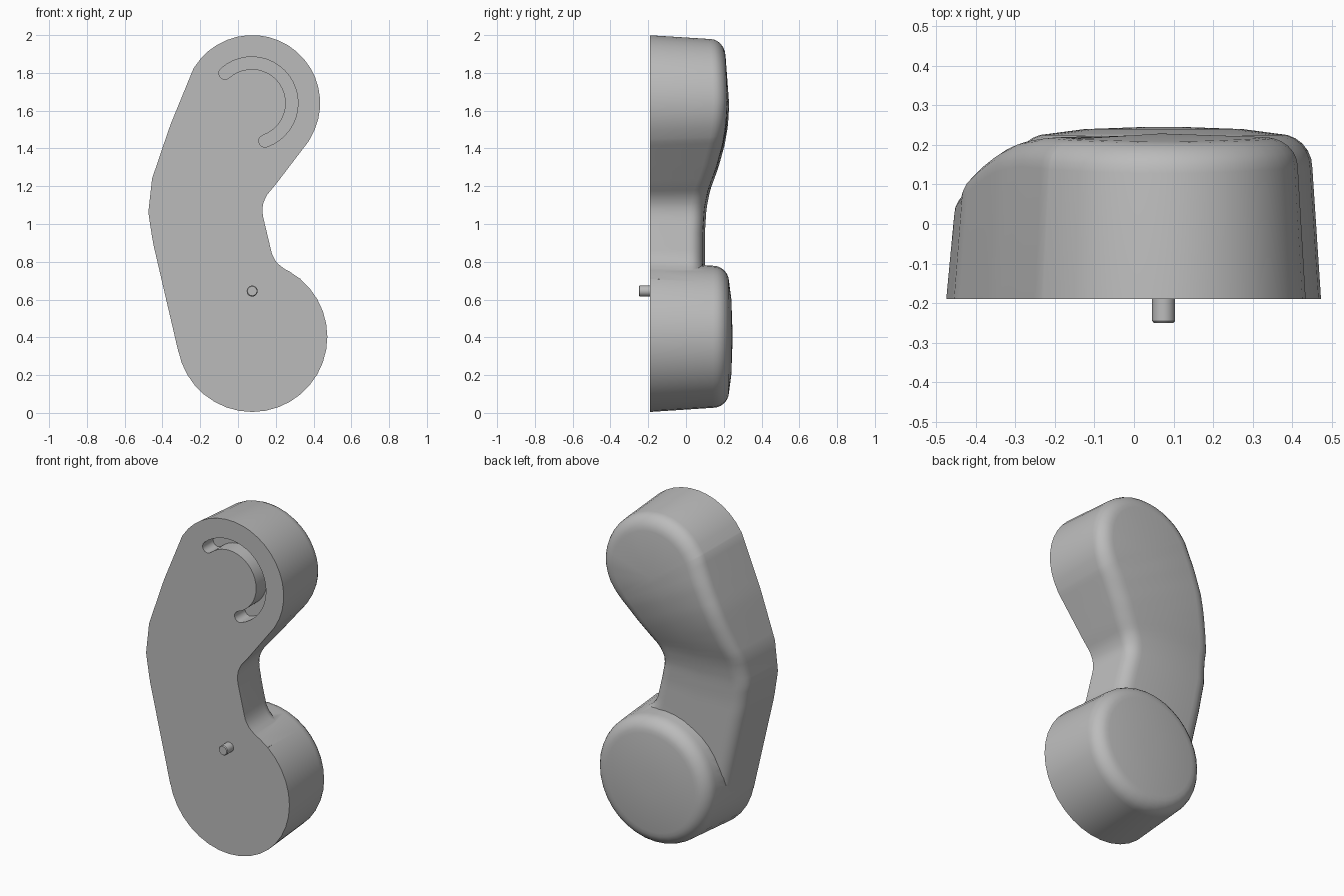
import bpy, bmesh, math
from mathutils import Vector

if "Cube" in bpy.data.objects:
    bpy.data.objects.remove(bpy.data.objects["Cube"])

FRONT = -0.19
grey = bpy.data.materials.new("plain grey")
grey.use_nodes = True
grey.diffuse_color = (0.5, 0.5, 0.5, 1)
grey.node_tree.nodes["Principled BSDF"].inputs["Base Color"].default_value = (0.5, 0.5, 0.5, 1)


def make(name, bm):
    bmesh.ops.remove_doubles(bm, verts=bm.verts, dist=1e-5)
    bmesh.ops.recalc_face_normals(bm, faces=bm.faces)
    mesh = bpy.data.meshes.new(name)
    bm.to_mesh(mesh)
    bm.free()
    mesh.materials.append(grey)
    ob = bpy.data.objects.new(name, mesh)
    bpy.context.collection.objects.link(ob)
    return ob


def bridge(bm, a, b):
    n = len(a)
    for i in range(n):
        j = (i + 1) % n
        quad = list(dict.fromkeys((a[i], a[j], b[j], b[i])))
        if len(quad) > 2:
            bm.faces.new(quad)


def resample(points, n):
    # Evenly spaced points along a polyline
    pts = [Vector(p) for p in points]
    lens = [(b - a).length for a, b in zip(pts, pts[1:])]
    out = []
    for k in range(n):
        t = sum(lens) * k / (n - 1)
        i = 0
        while i < len(lens) - 1 and t > lens[i]:
            t -= lens[i]
            i += 1
        out.append(pts[i].lerp(pts[i + 1], min(t / lens[i], 1)))
    return out


def arc(cx, cz, r, start, end, n):
    angles = [math.radians(start + (end - start) * k / (n - 1)) for k in range(n)]
    return [Vector((cx + r * math.cos(a), cz + r * math.sin(a))) for a in angles]


def lathe(name, cx, cz, profile, n):
    # Profile of (radius, y) turned about a front-to-back axis
    bm = bmesh.new()
    rings = [[bm.verts.new((p.x, y, p.y)) for p in arc(cx, cz, r, 0, 360 - 360 / n, n)]
             for r, y in profile]
    for a, b in zip(rings, rings[1:]):
        bridge(bm, a, b)
    bm.faces.new(rings[0])
    bm.faces.new(rings[-1])
    return make(name, bm)


def rounded_edge(inset, top, r, steps=6):
    # (inset, y) pairs around a quarter-round back edge
    return [(inset + r * (1 - math.cos(a)), top - r + r * math.sin(a))
            for a in (math.pi / 2 * k / steps for k in range(steps + 1))]


def boolean(target, cutter, operation):
    mod = target.modifiers.new(operation.lower(), 'BOOLEAN')
    mod.object, mod.operation, mod.solver = cutter, operation, 'EXACT'
    bpy.context.view_layer.objects.active = target
    bpy.ops.object.modifier_apply(modifier=mod.name)
    bpy.data.objects.remove(cutter)


# Depth of the back surface along the height
DEPTH = [(0, .1), (.95, .1), (1.08, .108), (1.18, .128), (1.3, .172), (1.42, .205),
         (1.52, .222), (1.65, .23), (1.85, .222), (2, .212)]


def back(z):
    for (z0, d0), (z1, d1) in zip(DEPTH, DEPTH[1:]):
        if z <= z1:
            return d0 + (d1 - d0) * (z - z0) / (z1 - z0)
    return DEPTH[-1][1]


# Curved handle and earpiece: paired side curves share a spine, with a fan at each end
N = 36
left = resample([(-.235, 1.825), (-.36, 1.52), (-.455, 1.24), (-.475, 1.06),
                 (-.45, .9), (-.315, .32)], N)
right = resample([(.372, 1.435), (.2, 1.21), (.15, 1.15), (.13, 1.1), (.13, 1.05),
                  (.18, .84), (.2, .8), (.235, .77), (.33, .71)], N)
spine = [(a + b) / 2 for a, b in zip(left, right)]
top_cap = arc(.075, 1.64, .36, -32, 148, 21)
bottom_cap = [Vector(p) for p in ((-.2, .2), (.075, .12), (.3, .25), (.38, .5))]
outline = left + bottom_cap + right[::-1] + top_cap
centre_index = list(range(N)) + [N - 1] * 4 + list(range(N))[::-1] + [0] * 21

bm = bmesh.new()
rings = [[bm.verts.new((p.x, FRONT, p.y)) for p in outline]]
for inset, drop in rounded_edge(.02, 0, .085):
    ring = []
    for p, c in zip(outline, centre_index):
        q = p + (spine[c] - p).normalized() * inset
        ring.append(bm.verts.new((q.x, back(q.y) + drop * .88 - .01, q.y)))
    rings.append(ring)
spine_verts = [bm.verts.new((p.x, back(p.y), p.y)) for p in spine]
rings.append([spine_verts[c] for c in centre_index])
for a, b in zip(rings, rings[1:]):
    bridge(bm, a, b)
bm.faces.new(rings[0])
handset = make("handset_body", bm)

# Round mouthpiece cup with a slightly domed back
cup_profile = [(.398, FRONT)]
cup_profile += [(.398 - i, y) for i, y in rounded_edge(.022, .228, .085)]
cup_profile += [(.2, .24), (.06, .245)]
boolean(handset, lathe("mouthpiece_cup", .075, .403, cup_profile, 36), 'UNION')

# Curved slot in the front of the earpiece
bm = bmesh.new()
slot = arc(.073, 1.64, .245, -71, 132, 24)
end, start = Vector((slot[-1] + Vector((.073, 1.64))) / 2), slot[0]
mid = arc(.073, 1.64, .2125, -71, 132, 2)
slot += arc(mid[1].x, mid[1].y, .0325, 132, 312, 8)[1:-1]
slot += arc(.073, 1.64, .18, 132, -71, 24)
slot += arc(mid[0].x, mid[0].y, .0325, 109, 289, 8)[1:-1]
loops = [[bm.verts.new((p.x, y, p.y)) for p in slot] for y in (FRONT - .05, FRONT + .1)]
bridge(bm, *loops)
for loop in loops:
    bm.faces.new(loop)
boolean(handset, make("slot_cutter", bm), 'DIFFERENCE')

# Small pin on the front
pin = lathe("front_pin", .075, .645,
            [(.029, FRONT + .01), (.029, -.245), (.025, -.25)], 20)

for ob in (handset, pin):
    bpy.ops.object.select_all(action='DESELECT')
    ob.select_set(True)
    bpy.context.view_layer.objects.active = ob
    bpy.ops.object.shade_smooth_by_angle(angle=math.radians(35))
